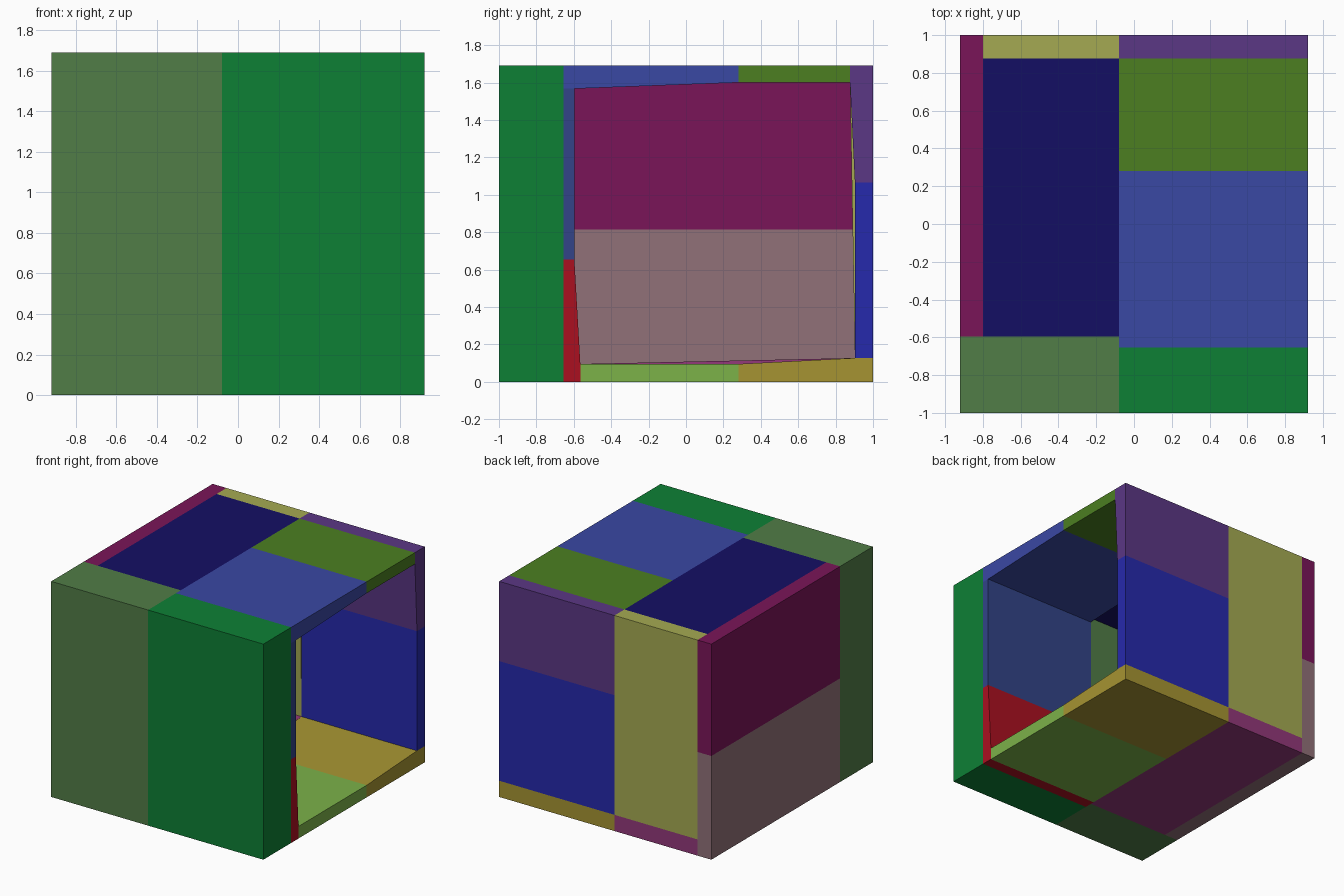
import bpy, bmesh

if "Cube" in bpy.data.objects:
    bpy.data.objects.remove(bpy.data.objects["Cube"])

X0, X1, X2, X3 = -0.92, -0.80, -0.08, 0.92   # outer left, wall inside, seam, open side
H = 1.69


def colour(name, hexa):
    def lin(c):
        return c / 12.92 if c <= 0.04045 else ((c + 0.055) / 1.055) ** 2.4
    m = bpy.data.materials.new(name)
    m.diffuse_color = [lin(int(hexa[i:i + 2], 16) / 255) for i in (0, 2, 4)] + [1]
    m.use_nodes = True
    m.node_tree.nodes["Principled BSDF"].inputs["Base Color"].default_value = m.diffuse_color
    return m


def block(name, xa, xb, profile, hexa):
    """Extrude a (y, z) profile along x into a solid block."""
    bm = bmesh.new()
    face = bm.faces.new([bm.verts.new((xa, y, z)) for y, z in profile])
    ext = bmesh.ops.extrude_face_region(bm, geom=[face])
    verts = [v for v in ext["geom"] if isinstance(v, bmesh.types.BMVert)]
    bmesh.ops.translate(bm, verts=verts, vec=(xb - xa, 0, 0))
    bmesh.ops.recalc_face_normals(bm, faces=bm.faces)
    me = bpy.data.meshes.new(name)
    bm.to_mesh(me)
    bm.free()
    ob = bpy.data.objects.new(name, me)
    me.materials.append(colour(name + "_paint", hexa))
    bpy.context.collection.objects.link(ob)


def rect(ya, yb, za, zb):
    return [(ya, za), (yb, za), (yb, zb), (ya, zb)]


# front wall
block("front_left", X0, X2, rect(-1, -0.595, 0, H), "517d47")
block("front_right", X2, X3, rect(-1, -0.655, 0, H), "0d8035")
block("front_lining_lower", X2, X3,
      [(-0.655, 0), (-0.565, 0), (-0.565, 0.095), (-0.597, 0.655), (-0.655, 0.655)], "ab1020")
block("front_lining_upper", X2, X3, rect(-0.655, -0.597, 0.655, 1.567), "324488")

# left wall
block("left_wall_lower", X0, X1, rect(-0.595, 1, 0, 0.813), "917179")
block("left_wall_upper", X0, X1, rect(-0.595, 1, 0.813, H), "7a1559")

# roof
block("roof_left", X1, X2, rect(-0.595, 0.877, 1.6, H), "140f64")
block("roof_right_front", X2, X3,
      [(-0.655, 1.567), (-0.597, 1.567), (0.28, 1.6), (0.28, H), (-0.655, H)], "3a48a4")
block("roof_right_back", X2, X3, rect(0.28, 0.877, 1.6, H), "4c7f21")

# back wall, leaning slightly outward toward the floor
block("back_left", X1, X2,
      [(0.877, H), (0.877, 1.6), (0.903, 0.127), (1, 0.127), (1, H)], "a5aa52")
block("back_right_upper", X2, X3,
      [(0.877, H), (0.877, 1.6), (0.903, 1.065), (1, 1.065), (1, H)], "5b3785")
block("back_right_lower", X2, X3, rect(0.903, 1, 0.127, 1.065), "2629ac")

# floor
block("floor_left", X1, X2,
      [(-0.595, 0), (1, 0), (1, 0.127), (0.903, 0.127), (-0.565, 0.095), (-0.595, 0.095)], "93387a")
block("floor_right_front", X2, X3, rect(-0.565, 0.28, 0, 0.095), "7cb249")
block("floor_right_back", X2, X3,
      [(0.28, 0), (1, 0), (1, 0.127), (0.903, 0.127), (0.28, 0.095)], "a69432")
